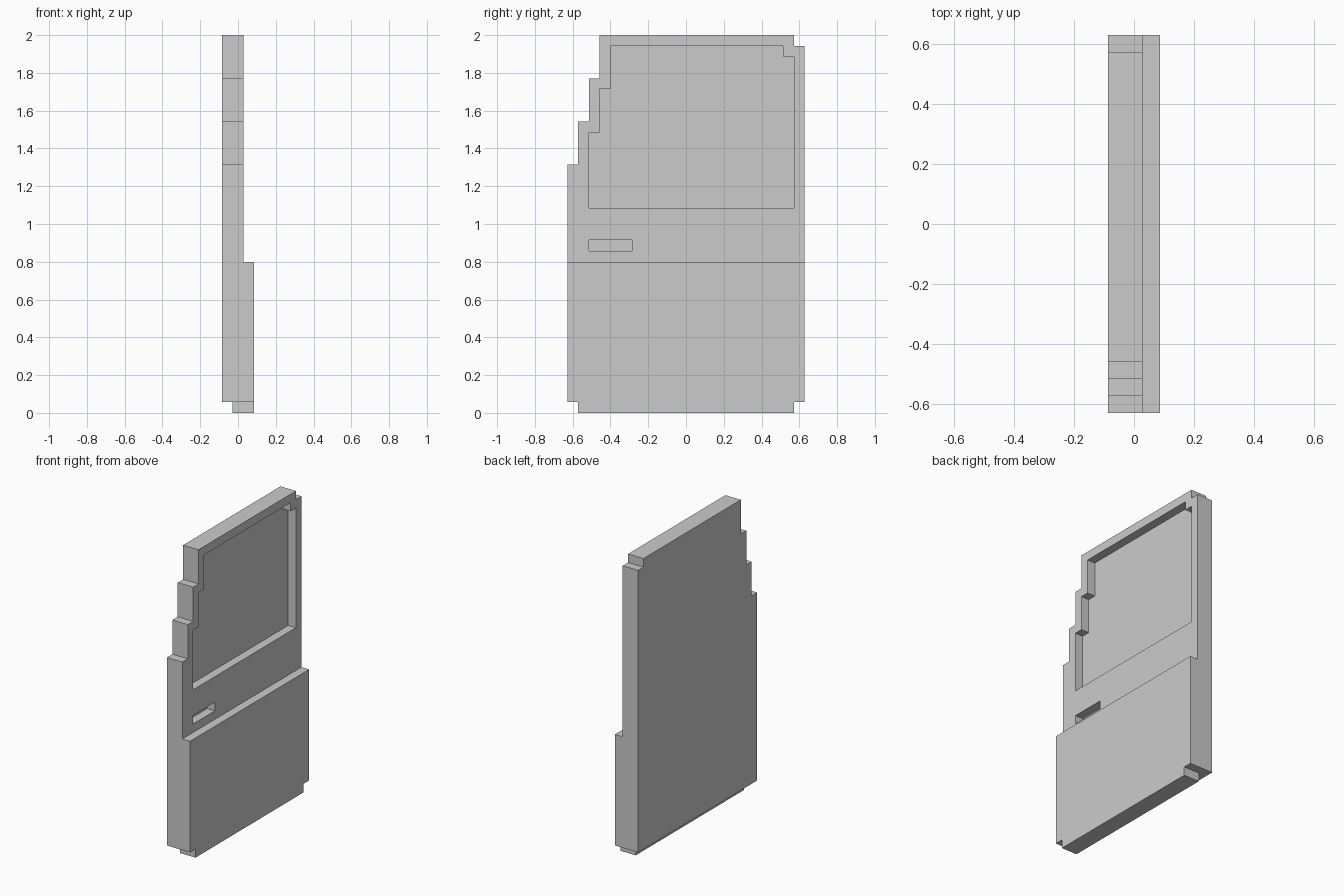
import bpy, bmesh

if "Cube" in bpy.data.objects:
    bpy.data.objects.remove(bpy.data.objects["Cube"])

U = 2 / 35  # the door is laid out on a grid 35 units tall


def slab(name, profile, x0, x1):
    """Extrude a (y, z) profile from x0 to x1, all in grid units."""
    bm = bmesh.new()
    face = bm.faces.new([bm.verts.new((x0 * U, y * U, z * U)) for y, z in profile])
    ext = bmesh.ops.extrude_face_region(bm, geom=[face])["geom"]
    bmesh.ops.translate(bm, vec=((x1 - x0) * U, 0, 0),
                        verts=[v for v in ext if isinstance(v, bmesh.types.BMVert)])
    bmesh.ops.recalc_face_normals(bm, faces=bm.faces)
    mesh = bpy.data.meshes.new(name)
    bm.to_mesh(mesh)
    bm.free()
    obj = bpy.data.objects.new(name, mesh)
    bpy.context.collection.objects.link(obj)
    return obj


def rect(y0, z0, y1, z1):
    return [(y0, z0), (y1, z0), (y1, z1), (y0, z1)]


def combine(target, tool, operation):
    """Apply a boolean and discard the tool object."""
    mod = target.modifiers.new(operation, 'BOOLEAN')
    mod.operation, mod.object, mod.solver = operation, tool, 'EXACT'
    bpy.context.view_layer.objects.active = target
    bpy.ops.object.modifier_apply(modifier=mod.name)
    bpy.data.objects.remove(tool)


# Main door slab with stepped front pillar
door = slab("car_door", [(-11, 1), (11, 1), (11, 34), (10, 34), (10, 35), (-8, 35),
                         (-8, 31), (-9, 31), (-9, 27), (-10, 27), (-10, 23), (-11, 23)],
            -1.5, 0.5)

# Thicker lower panel with a narrower bottom lip
combine(door, slab("lower_panel", rect(-11, 1, 11, 14), 0, 1.5), 'UNION')
combine(door, slab("bottom_lip", rect(-10, 0, 10, 2), -0.5, 1.5), 'UNION')

# Window recess following the stepped outline
window = [(-9, 19), (10, 19), (10, 33), (9, 33), (9, 34), (-7, 34),
          (-7, 30), (-8, 30), (-8, 26), (-9, 26)]
combine(door, slab("window_recess", window, -0.5, 1), 'DIFFERENCE')

# Handle recess
combine(door, slab("handle_recess", rect(-9, 15, -5, 16), -0.5, 1), 'DIFFERENCE')
